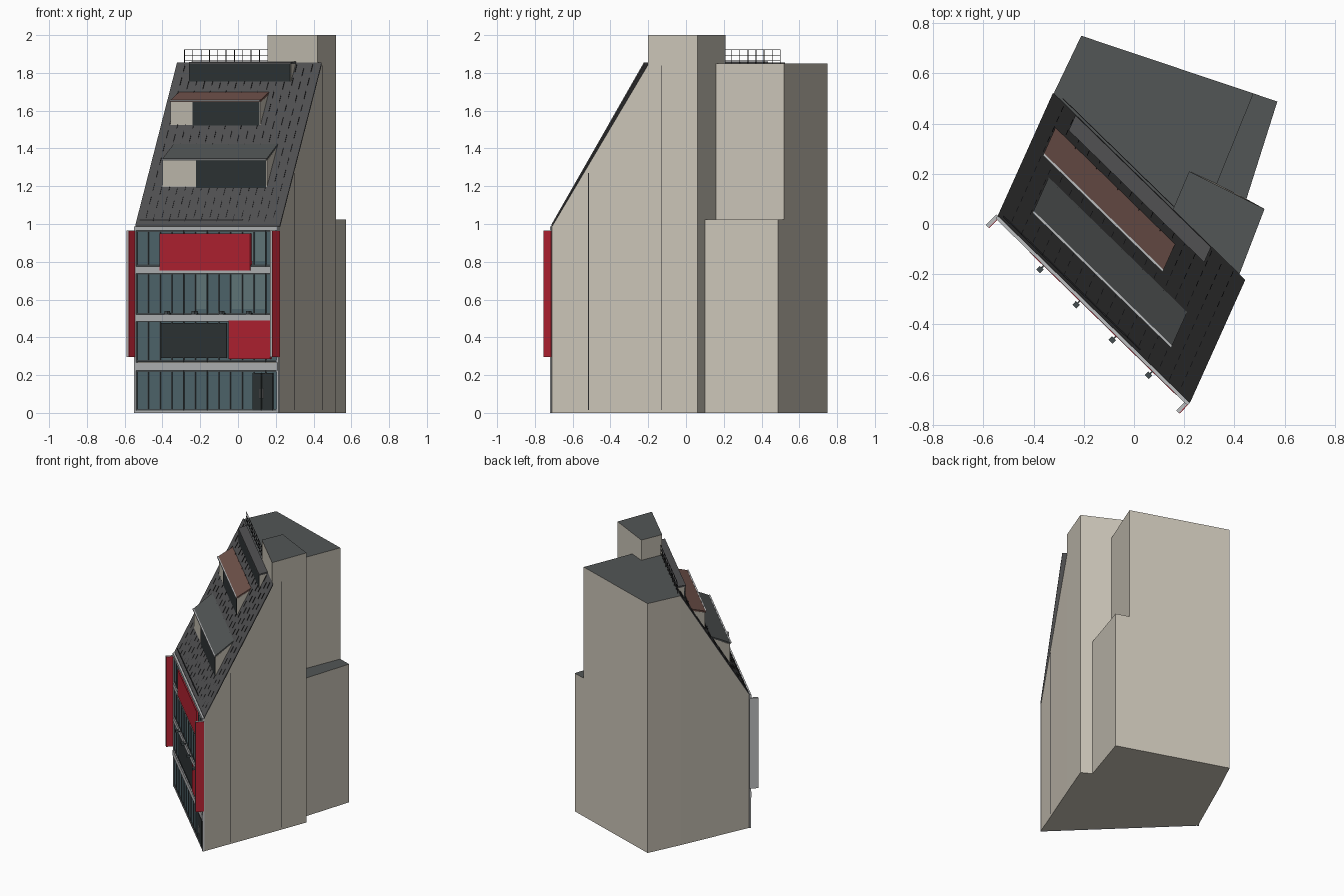
import bpy, bmesh
from mathutils import Vector

if "Cube" in bpy.data.objects:
    bpy.data.objects.remove(bpy.data.objects["Cube"])

def mat(name, r, g, b):
    m = bpy.data.materials.new(name)
    m.diffuse_color = (r, g, b, 1)
    m.use_nodes = True
    m.node_tree.nodes["Principled BSDF"].inputs["Base Color"].default_value = m.diffuse_color
    return m

WALL = mat("render_beige", 0.60, 0.56, 0.48)
ROOF = mat("flat_roof_grey", 0.085, 0.092, 0.092)
SLATE = mat("slate", 0.085, 0.085, 0.088)
DARK = mat("dark_glass", 0.03, 0.038, 0.04)
GLASS = mat("blue_glass", 0.09, 0.15, 0.17)
PALE = mat("pale_glass", 0.14, 0.21, 0.22)
FRAME = mat("frame_grey", 0.06, 0.075, 0.08)
BAND = mat("light_metal", 0.5, 0.51, 0.52)
RED = mat("red_panel", 0.5, 0.018, 0.035)
BROWN = mat("brown_roof", 0.16, 0.085, 0.07)
LINE = mat("near_black", 0.02, 0.02, 0.022)

def finish(name, bm, *mats):
    bmesh.ops.recalc_face_normals(bm, faces=bm.faces)
    me = bpy.data.meshes.new(name)
    bm.to_mesh(me)
    bm.free()
    for m in mats:
        me.materials.append(m)
    ob = bpy.data.objects.new(name, me)
    bpy.context.collection.objects.link(ob)
    return ob

# Facade frame: u runs along the street front, d goes back into the building
A, B = Vector((-0.54, 0.03, 0)), Vector((0.22, -0.71, 0))
T = (B - A).normalized()
BACK = Vector((-T.y, T.x, 0))
W = (B - A).length
DEPTH, EAVE, TOP = 0.505, 0.985, 1.85
SHEAR = -0.184 / DEPTH          # side walls are not square to the front

def slope(d):
    return EAVE + (TOP - EAVE) * d / DEPTH

def U(x):                        # front-view x to facade u
    return (x + 0.54) / T.x

def blocks(name, m, items, shear=0.0):
    """items: (u0,u1,d0,d1,z0,z1) or with the rear heights added (.., zr0,zr1)"""
    bm = bmesh.new()
    for it in items:
        u0, u1, d0, d1, z0, z1 = it[:6]
        r0, r1 = it[6:] if len(it) > 6 else (z0, z1)
        v = [bm.verts.new(A + T * (u + shear * d) + BACK * d + Vector((0, 0, z)))
             for d, lo, hi in ((d0, z0, z1), (d1, r0, r1))
             for u, z in ((u0, lo), (u1, lo), (u1, hi), (u0, hi))]
        for f in ((0, 1, 2, 3), (4, 5, 6, 7), (0, 1, 5, 4), (1, 2, 6, 5), (2, 3, 7, 6), (3, 0, 4, 7)):
            bm.faces.new([v[i] for i in f])
    return finish(name, bm, m)

# Main building shell with rear wing, tower and low wing
P = {"A": A.xy, "B": B.xy, "C": (0.42, -0.20), "K": (0.52, 0.06), "L": (0.448, 0.1),
     "M": (0.571, 0.488), "E": (-0.21, 0.75), "D": (-0.32, 0.52), "F": (0.476, 0.52),
     "G": (0.33, 0.16), "H": (0.22, 0.21), "I": (0.155, 0.058)}
Z = {"0": 0, "e": EAVE, "t": TOP, "p": 2.0, "l": 1.025}
walls = ["A0 B0 Be Ae", "B0 C0 Ct Be", "C0 K0 Kp Cp Ct", "K0 L0 Ll Gl Gt Ht Hp Kp",
         "It Ht Hp Ip", "Ct It Ip Cp", "L0 M0 Ml Ll", "M0 E0 Et Ft Fl Ml", "Gl Fl Ft Gt",
         "D0 E0 Et Dt", "A0 D0 Dt Ae", "A0 B0 C0 K0 L0 M0 E0 D0"]
roofs = ["Dt It Ht Gt Ft Et", "Cp Kp Hp Ip", "Ll Ml Fl Gl", "Ae Be Ct It Dt"]
bm = bmesh.new()
cache = {}
for k, group in enumerate((walls, roofs)):
    for face in group:
        vs = []
        for key in face.split():
            if key not in cache:
                cache[key] = bm.verts.new((*P[key[0]], Z[key[1]]))
            vs.append(cache[key])
        bm.faces.new(vs).material_index = k
finish("building_shell", bm, WALL, ROOF)

# Slate roof covering and its broken rows of joints
blocks("slate_roof", SLATE, [(-0.004, W + 0.004, 0, DEPTH, EAVE, EAVE + 0.012, TOP - 0.006, TOP + 0.006)], SHEAR)
joints = []
for i in range(1, 18):
    for j in range(12):
        d0 = 0.01 + j * 0.041 + (i % 2) * 0.012
        d1 = min(d0 + 0.022, DEPTH)
        u = i * W / 18
        joints.append((u, u + 0.003, d0, d1, slope(d0), slope(d0) + 0.014, slope(d1), slope(d1) + 0.014))
blocks("slate_joints", LINE, joints, SHEAR)
blocks("snow_guard", LINE, [(0.02, 0.78, 0.012, 0.018, 1.0, 1.025)], SHEAR)

# Dormers: base u range, front and rear depth, front top, rear top, pale share of the front
def dormer(name, u0, u1, d0, d1, top, rear, share, roof_mat, eave=True):
    b = slope(d0)
    blocks(name + "_cheeks", WALL, [(u0, u1, d0, d1, b, top - 0.01, slope(d1) - 0.02, rear - 0.01)], SHEAR)
    blocks(name + "_roof", roof_mat, [(u0, u1, d0 - 0.004, d1 + 0.003, top - 0.01, top, rear - 0.01, rear + 0.004)], SHEAR)
    s = u0 + (u1 - u0) * share
    blocks(name + "_window", DARK, [(s, u1 - 0.006, d0 - 0.003, d0 + 0.01, b + 0.006, top - 0.01)], SHEAR)
    if eave:
        blocks(name + "_gutter", BAND, [(u0, u1, d0 - 0.012, d0 - 0.003, top - 0.006, top + 0.002)], SHEAR)

dormer("lower_dormer", 0.126, 0.896, 0.117, 0.256, 1.345, 1.425, 0.32, ROOF)
dormer("upper_dormer", 0.066, 0.731, 0.31, 0.412, 1.655, 1.695, 0.25, BROWN)
dormer("ridge_dormer", 0.122, 0.875, 0.445, 0.5, 1.857, 1.857, 0.0, SLATE, False)

# Glazing on the four floors
floors = [(0.01, 0.225), (0.27, 0.49), (0.52, 0.74), (0.775, 0.965)]
blocks("glazing", GLASS, [(0.01, W - 0.01, -0.003, 0.001, a, b) for a, b in floors])
blocks("pale_panes", PALE, [(U(x), U(x) + 0.075, -0.004, 0, a + 0.03, b - 0.005)
                            for a, b in floors[2:] for x in (-0.22, -0.03, 0.03, 0.095)])
bars = []
for a, b in floors:
    for i in range(13):
        u = 0.008 + i * (W - 0.022) / 12
        bars.append((u, u + 0.006, -0.008, 0, a, b))
    bars.append((0.01, W - 0.01, -0.007, 0, a, a + 0.01))
    bars.append((0.01, W - 0.01, -0.007, 0, b - 0.008, b))
blocks("window_frames", FRAME, bars)
blocks("door", DARK, [(U(0.085), U(0.13), -0.01, 0, 0.012, 0.21), (U(0.135), U(0.19), -0.01, 0, 0.012, 0.21)])
blocks("door_handles", BAND, [(U(x), U(x) + 0.005, -0.016, -0.01, 0.08, 0.13) for x in (0.122, 0.138)])
blocks("dark_window", DARK, [(U(-0.40), U(-0.055), -0.01, 0, 0.29, 0.475)])

# Floor bands and edge trims
blocks("floor_bands", BAND, [(0, W, -0.014, 0, a, b) for a, b in
                             ((0.225, 0.268), (0.485, 0.52), (0.738, 0.775), (0.965, 0.988))]
       + [(0, W, -0.01, 0, 0, 0.012)])
blocks("edge_trims", BAND, [(-0.003, 0.01, -0.012, 0, 0, 0.985), (W - 0.01, W + 0.003, -0.012, 0, 0, 0.985)])

# Red panels and projecting side fins (red on one face only)
blocks("red_panels", RED, [(U(-0.04), U(0.18), -0.016, 0, 0.285, 0.49),
                           (U(-0.405), U(0.075), -0.016, 0, 0.755, 0.95)])
fins = (-0.012, W - 0.014)
blocks("side_fins", BAND, [(u, u + 0.015, -0.06, 0, 0.295, 0.965) for u in fins])
blocks("fin_red_faces", RED, [(u + 0.015, u + 0.018, -0.059, -0.001, 0.297, 0.963) for u in fins])

# Lamps on short arms
lamps = [0.266 + 0.2012 * i for i in range(4)]
blocks("lamp_arms", FRAME, [(u - 0.003, u + 0.003, -0.03, -0.012, 0.524, 0.53) for u in lamps])
blocks("lamp_heads", FRAME, [(u - 0.011, u + 0.011, -0.046, -0.026, 0.522, 0.54) for u in lamps])

# Roof railing along the ridge
r0, r1, rd = -0.145, 0.47, 0.514
rail = [(r0, r1, rd, rd + 0.003, z, z + 0.003) for z in (1.865, 1.893, 1.922)]
rail += [(r0 + i * (r1 - r0) / 10, r0 + i * (r1 - r0) / 10 + 0.003, rd, rd + 0.003, TOP, 1.925) for i in range(11)]
blocks("roof_railing", LINE, rail)

# Thin vertical joints on the right side wall
K = Vector((*P["K"], 0))
C = Vector((*P["C"], 0))
bm = bmesh.new()
for y, top in ((-0.515, 1.27), (-0.13, 1.84)):
    p, q = (B, C) if y < C.y else (C, K)
    s = (q - p).normalized()
    o = p.lerp(q, (y - p.y) / (q.y - p.y)) + Vector((s.y, -s.x, 0)) * 0.002
    bm.faces.new([bm.verts.new(o + s * a + Vector((0, 0, z)))
                  for a, z in ((-0.002, 0.015), (0.002, 0.015), (0.002, top), (-0.002, top))])
finish("side_wall_joints", bm, LINE)
